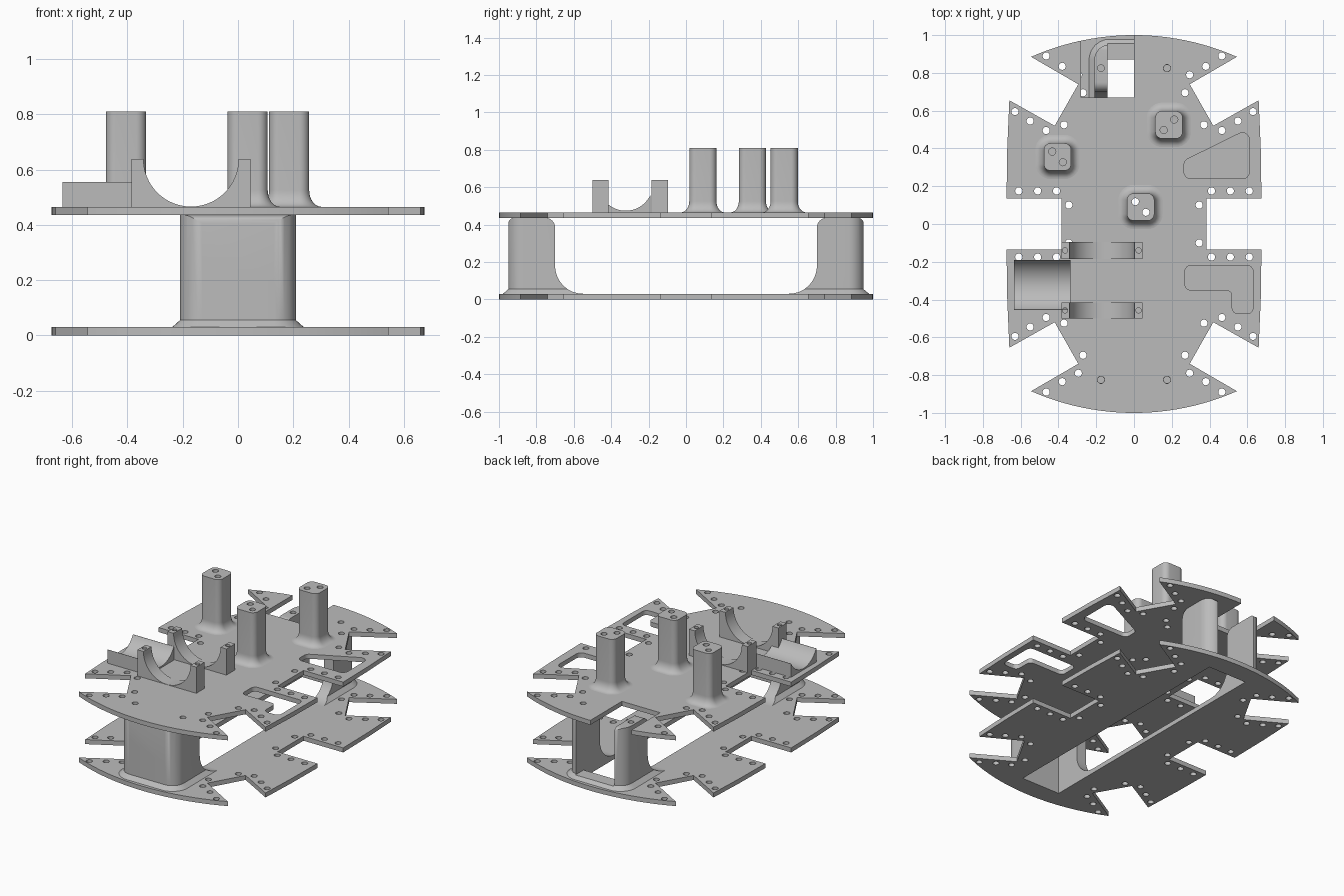
import bpy, bmesh
from math import sin, cos, pi, radians, sqrt
from mathutils import Vector

if "Cube" in bpy.data.objects:
    bpy.data.objects.remove(bpy.data.objects["Cube"], do_unlink=True)

GREY = (0.5, 0.5, 0.5, 1)
grey = bpy.data.materials.new("plain_grey")
grey.use_nodes = True
grey.diffuse_color = GREY
grey.node_tree.nodes["Principled BSDF"].inputs["Base Color"].default_value = GREY

DECK = 0.465      # upper face of the top plate
FLOOR = 0.03      # upper face of the bottom plate


def circle(x, y, r, n=20):
    return [(x + r * cos(2 * pi * i / n), y + r * sin(2 * pi * i / n)) for i in range(n)]


def arc(cx, cy, r, a0, a1, n=16):
    angles = [radians(a0 + (a1 - a0) * i / n) for i in range(n + 1)]
    return [(cx + r * cos(a), cy + r * sin(a)) for a in angles]


def round_poly(pts, r, n=6):
    """Fillet every corner of a polygon."""
    out = []
    for i, p in enumerate(pts):
        p = Vector(p)
        u = (Vector(pts[i - 1]) - p).normalized()
        v = (Vector(pts[(i + 1) % len(pts)]) - p).normalized()
        half = u.angle(v) / 2
        c = p + (u + v).normalized() * r / sin(half)
        t = r * cos(half) / sin(half)
        a, b = p + u * t - c, p + v * t - c
        out += [tuple(c + a.lerp(b, k / n).normalized() * r) for k in range(n + 1)]
    return out


def round_rect(x0, x1, y0, y1, r, grow=0):
    x0, x1, y0, y1 = x0 - grow, x1 + grow, y0 - grow, y1 + grow
    return round_poly([(x0, y0), (x1, y0), (x1, y1), (x0, y1)], r + grow)


def make(name, mesh):
    ob = bpy.data.objects.new(name, mesh)
    bpy.context.collection.objects.link(ob)
    mesh.materials.clear()
    mesh.materials.append(grey)
    return ob


def loft(name, rings):
    """Skin a stack of rings given as lists of 3D points."""
    bm = bmesh.new()
    loops = [[bm.verts.new(p) for p in ring] for ring in rings]
    for a, b in zip(loops, loops[1:]):
        for i in range(len(a)):
            j = (i + 1) % len(a)
            bm.faces.new((a[i], a[j], b[j], b[i]))
    bm.faces.new(loops[0][::-1])
    bm.faces.new(loops[-1])
    bmesh.ops.recalc_face_normals(bm, faces=bm.faces)
    mesh = bpy.data.meshes.new(name)
    bm.to_mesh(mesh)
    bm.free()
    return make(name, mesh)


def prism(name, pts, axis, lo, hi):
    """Extrude a 2D profile along x, y or z."""
    place = {"x": lambda a, b, t: (t, a, b),
             "y": lambda a, b, t: (a, t, b),
             "z": lambda a, b, t: (a, b, t)}[axis]
    return loft(name, [[place(a, b, t) for a, b in pts] for t in (lo, hi)])


def box(x0, x1, y0, y1, z0, z1):
    return prism("cutter", [(x0, y0), (x1, y0), (x1, y1), (x0, y1)], "z", z0, z1)


def bake(ob):
    dg = bpy.context.evaluated_depsgraph_get()
    return bpy.data.meshes.new_from_object(ob.evaluated_get(dg))


def combine(ob, cutter, operation="DIFFERENCE"):
    mod = ob.modifiers.new("cut", "BOOLEAN")
    mod.operation, mod.solver, mod.object = operation, "EXACT", cutter
    mesh = bake(ob)
    ob.modifiers.clear()
    ob.data = mesh
    bpy.data.objects.remove(cutter, do_unlink=True)


def plate(name, outline, holes, z0, z1):
    """Flat plate with openings, from a filled 2D curve."""
    cu = bpy.data.curves.new(name, "CURVE")
    cu.dimensions, cu.fill_mode = "2D", "BOTH"
    cu.extrude = (z1 - z0) / 2
    for loop in [outline] + holes:
        sp = cu.splines.new("POLY")
        sp.points.add(len(loop) - 1)
        for pt, (x, y) in zip(sp.points, loop):
            pt.co = (x, y, 0, 1)
        sp.use_cyclic_u = True
    tmp = bpy.data.objects.new("tmp", cu)
    bpy.context.collection.objects.link(tmp)
    mesh = bake(tmp)
    bpy.data.objects.remove(tmp, do_unlink=True)
    for v in mesh.vertices:
        v.co.z += (z0 + z1) / 2
    return make(name, mesh)


# Plate outline: one quarter, mirrored twice
R = 1.35
quarter = [(0.545 * i / 12, 1 - R + sqrt(R * R - (0.545 * i / 12) ** 2)) for i in range(13)]
quarter += [(0.295, 0.74), (0.42, 0.52), (0.66, 0.655), (0.671, 0.4), (0.675, 0.135), (0.385, 0.135)]
right = quarter + [(x, -y) for x, y in quarter[::-1]]
outline = right + [(-x, y) for x, y in right[::-1] if x > 0]

# Fixing holes, mirrored to all four quarters
spots = [(0.465, 0.89), (0.38, 0.835), (0.295, 0.79), (0.27, 0.695),
         (0.37, 0.525), (0.465, 0.495), (0.55, 0.545), (0.63, 0.595),
         (0.41, 0.175), (0.51, 0.175), (0.61, 0.175), (0.345, 0.1)]
spots = [(x * sx, y * sy) for x, y in spots for sx in (1, -1) for sy in (1, -1)]
slot = [(-0.14, -0.87), (0.14, -0.87), (0.14, 0.87), (-0.14, 0.87)]
plate("bottom_plate", outline, [circle(x, y, 0.019) for x, y in spots] + [slot], 0, FLOOR)

# Top plate: rear corner bay removed, two rounded windows
tower_screws = [(sx * 0.175, sy * 0.825) for sx in (1, -1) for sy in (1, -1)]
pillars = [(0.185, 0.525, 1), (-0.405, 0.355, -1), (0.035, 0.09, -1)]
pillar_holes = [(x + k, y + k * d) for x, y, d in pillars for k in (-0.028, 0.028)]
top_outline = [p for p in outline if not (-0.29 < p[0] < -0.001 and p[1] > 0.9)]
top_outline += [(-0.28, 0.97), (-0.28, 0.67), (0, 0.67)]
top_spots = [p for p in spots + tower_screws if not (-0.3 < p[0] < 0 and p[1] > 0.65)]
windows = [round_poly([(0.265, 0.24), (0.61, 0.24), (0.61, 0.505), (0.265, 0.335)], 0.035),
           round_poly([(0.27, -0.22), (0.63, -0.22), (0.63, -0.475),
                       (0.52, -0.475), (0.52, -0.35), (0.27, -0.35)], 0.03)]
plate("top_plate", top_outline,
      [circle(x, y, 0.019) for x, y in top_spots + pillar_holes] + windows, 0.435, DECK)

# Pillars with flared feet
for i, (x, y, d) in enumerate(pillars):
    h = 0.0725
    steps = [(0.045 * (1 - sin(t)), DECK + 0.06 * (1 - cos(t)))
             for t in [pi / 2 * k / 8 for k in range(9)]] + [(0, 0.81)]
    ob = loft(f"pillar_{i + 1}", [[(px, py, z) for px, py in
              round_rect(x - h, x + h, y - h, y + h, 0.035, g)] for g, z in steps])
    for px, py in pillar_holes[2 * i:2 * i + 2]:
        combine(ob, prism("cutter", circle(px, py, 0.019), "z", 0.4, 0.9))

# Towers between the plates, hollow and swept out towards the middle
side = [(-1.1, 0.01), (-0.55, 0.01), (-0.55, FLOOR)] + arc(-0.55, 0.18, 0.15, 270, 180)
side += arc(-0.75, 0.385, 0.05, 0, 90, 8) + arc(-0.92, 0.405, 0.03, 90, 180, 6)
side += [(-0.95, 0.07), (-1.1, 0.07)]
for name, s in (("front_tower", 1), ("rear_tower", -1)):
    steps = [(0.028, 0.02), (0.028, FLOOR), (0, 0.055), (0, 0.5)]
    ob = loft(name, [[(x, y * s, z) for x, y in
              round_rect(-0.21, 0.21, -0.95, -0.4, 0.08, g)] for g, z in steps])
    combine(ob, prism("cutter", [(y * s, z) for y, z in side], "x", -0.5, 0.5), "INTERSECT")
    lo, hi = sorted((-0.87 * s, -0.3 * s))
    combine(ob, box(-0.14, 0.14, lo, hi, -0.1, 0.6))
    if s < 0:
        combine(ob, box(-0.14, 0.14, 0.8, 1.1, 0.05, 0.6))
    for x in (-0.175, 0.175):
        combine(ob, prism("cutter", circle(x, -0.825 * s, 0.018), "z", 0.33, 0.6))

# Round cradles across the deck
cradle = [(-0.385, DECK), (-0.385, 0.638)] + arc(-0.17, 0.638, 0.172, 180, 360, 32)
cradle += [(0.045, 0.638), (0.045, DECK)]
cradle = [(x, max(z, DECK + 0.001)) if abs(x + 0.17) < 0.172 else (x, z) for x, z in cradle]
for name, y0, y1 in (("front_cradle", -0.5, -0.415), ("rear_cradle", -0.185, -0.095)):
    ob = prism(name, cradle, "y", y0, y1)
    for x in (-0.365, 0.024):
        combine(ob, prism("cutter", circle(x, (y0 + y1) / 2, 0.014), "z", 0.55, 0.7))

# Trough at the side of the deck
trough = [(-0.455, DECK), (-0.455, 0.555)] + arc(-0.3225, 0.62, 0.146, 206.5, 333.5, 24)
trough += [(-0.19, 0.555), (-0.19, DECK)]
prism("side_trough", trough, "x", -0.635, -0.335)

# Smooth shading with sharp edges kept
for ob in bpy.context.collection.objects:
    ob.select_set(ob.type == "MESH")
    if ob.type == "MESH":
        bpy.context.view_layer.objects.active = ob
bpy.ops.object.shade_smooth_by_angle(angle=radians(30))
